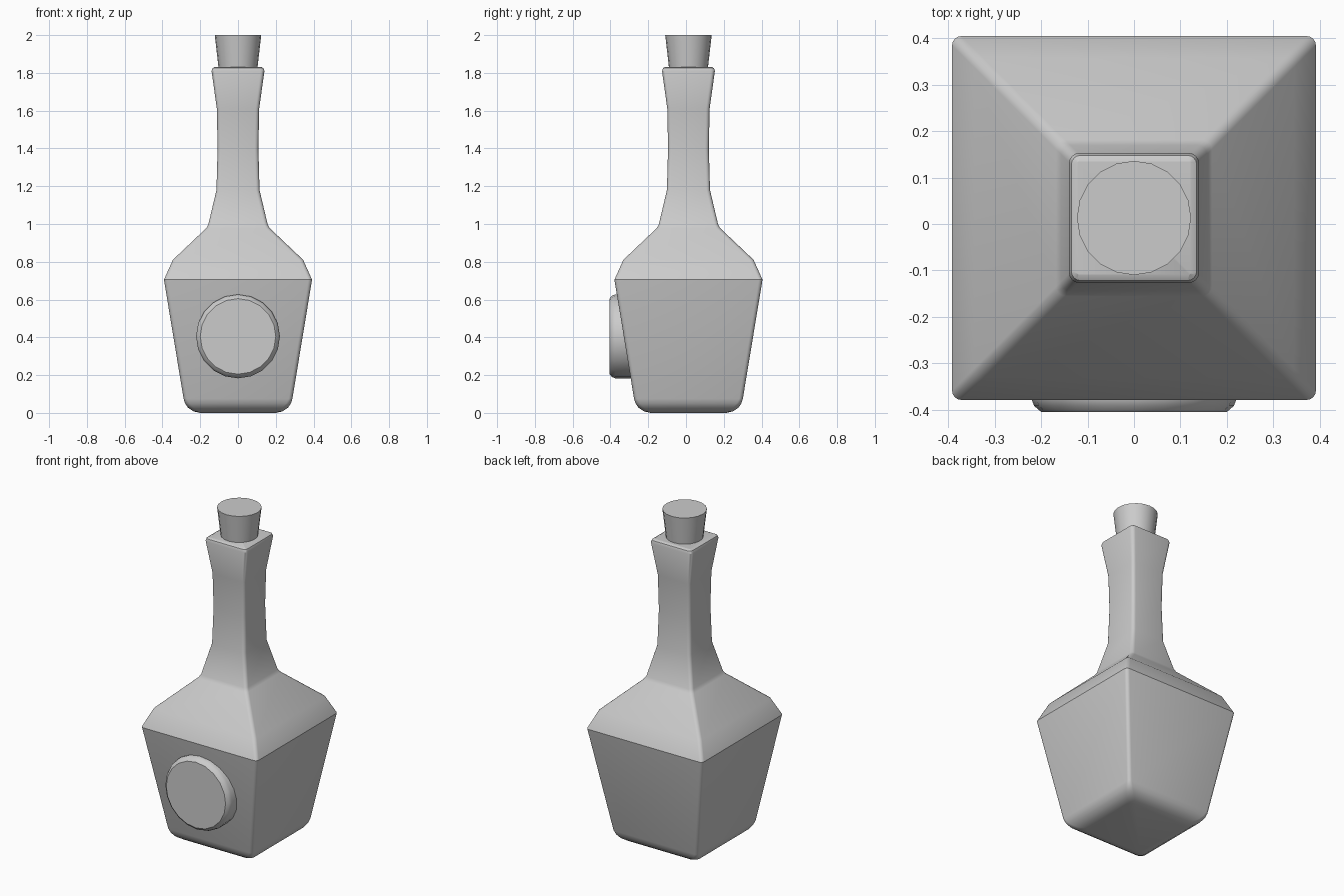
import bpy, bmesh
from math import pi, sin, cos, radians

if "Cube" in bpy.data.objects:
    bpy.data.objects.remove(bpy.data.objects["Cube"])

CY = 0.013  # bottle axis offset in y


def rounded_square(h, r, seg=4):
    """Outline of a square of half-width h with corner radius r."""
    pts = []
    for k in range(4):
        a0 = k * pi / 2
        sx, sy = (1, -1, -1, 1)[k], (1, 1, -1, -1)[k]
        for i in range(seg + 1):
            a = a0 + i / seg * pi / 2
            pts.append((sx * (h - r) + r * cos(a), sy * (h - r) + r * sin(a)))
    return pts


def circle(r, n=20):
    return [(r * cos(2 * pi * i / n), r * sin(2 * pi * i / n)) for i in range(n)]


def loft(name, rings, location, tilt=0):
    """Skin a stack of (outline, height) rings and cap both ends."""
    bm = bmesh.new()
    loops = [[bm.verts.new((x, y, z)) for x, y in pts] for pts, z in rings]
    n = len(loops[0])
    for a, b in zip(loops, loops[1:]):
        for i in range(n):
            j = (i + 1) % n
            bm.faces.new((a[i], a[j], b[j], b[i]))
    bm.faces.new(loops[0][::-1])
    bm.faces.new(loops[-1])
    bmesh.ops.recalc_face_normals(bm, faces=bm.faces)
    mesh = bpy.data.meshes.new(name)
    bm.to_mesh(mesh)
    bm.free()
    ob = bpy.data.objects.new(name, mesh)
    bpy.context.collection.objects.link(ob)
    ob.location = location
    ob.rotation_euler.x = tilt
    bpy.ops.object.select_all(action='DESELECT')
    ob.select_set(True)
    bpy.context.view_layer.objects.active = ob
    bpy.ops.object.shade_smooth_by_angle(angle=radians(30))
    return ob


# Square bottle: (half-width, corner radius, height)
profile = [(0.20, 0.03, 0.0), (0.235, 0.03, 0.008), (0.265, 0.03, 0.028),
           (0.28, 0.025, 0.05), (0.288, 0.02, 0.075), (0.392, 0.02, 0.705),
           (0.345, 0.02, 0.81), (0.168, 0.02, 0.978), (0.157, 0.02, 0.998),
           (0.114, 0.02, 1.18), (0.108, 0.02, 1.4), (0.112, 0.02, 1.61),
           (0.14, 0.022, 1.81), (0.135, 0.02, 1.825), (0.122, 0.003, 1.832)]
loft("bottle", [(rounded_square(h, r), z) for h, r, z in profile], (0, CY, 0))

# Tapered round stopper
loft("stopper", [(circle(0.10), 1.80), (circle(0.123), 2.0)], (0, CY, 0))

# Round medallion on the front, bevelled at its outer rim
loft("medallion", [(circle(0.222), 0.0), (circle(0.222), 0.125),
                   (circle(0.215), 0.142), (circle(0.20), 0.155)],
     (0, -0.25, 0.405), pi / 2)
